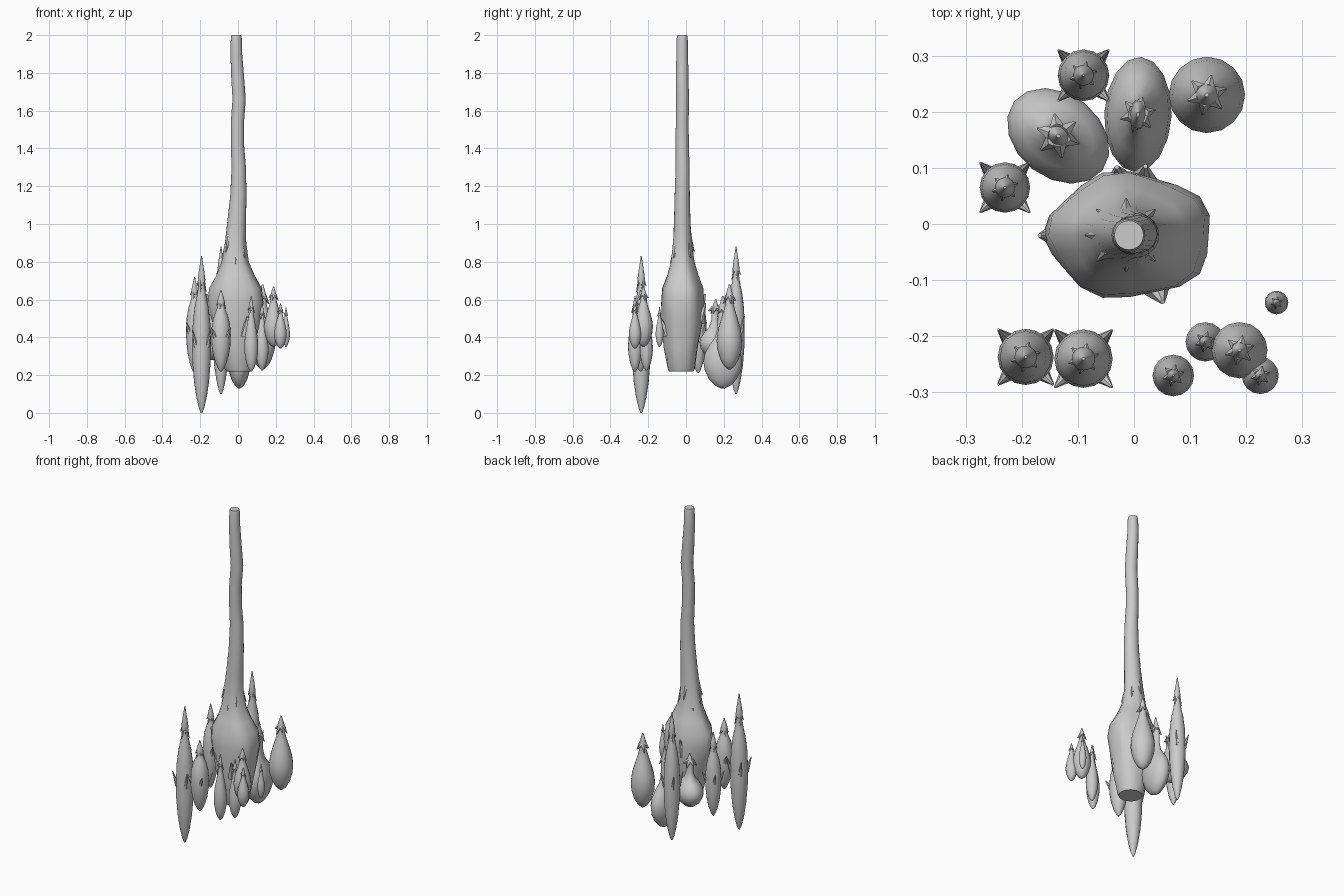
import bpy, bmesh, math
from mathutils import Vector, Matrix

if "Cube" in bpy.data.objects:
    bpy.data.objects.remove(bpy.data.objects["Cube"])

SEG = 16


def finish(bm, name, angle=50):
    bmesh.ops.recalc_face_normals(bm, faces=bm.faces)
    me = bpy.data.meshes.new(name)
    bm.to_mesh(me)
    bm.free()
    ob = bpy.data.objects.new(name, me)
    bpy.context.collection.objects.link(ob)
    bpy.ops.object.select_all(action='DESELECT')
    ob.select_set(True)
    bpy.context.view_layer.objects.active = ob
    bpy.ops.object.shade_smooth_by_angle(angle=math.radians(angle))
    return ob


def loft(bm, rings, seg=SEG, wobble=None):
    """rings: (z, cx, cy, rx, ry)"""
    loops = []
    for z, cx, cy, rx, ry in rings:
        loop = []
        for i in range(seg):
            a = 2 * math.pi * i / seg
            k = wobble(a, z) if wobble else 1
            loop.append(bm.verts.new((cx + rx * k * math.cos(a), cy + ry * k * math.sin(a), z)))
        loops.append(loop)
    for lo, hi in zip(loops, loops[1:]):
        for i in range(seg):
            j = (i + 1) % seg
            bm.faces.new((lo[i], lo[j], hi[j], hi[i]))
    bm.faces.new(loops[0][::-1])
    bm.faces.new(loops[-1])


def thorn(bm, base, tip, r):
    """small cone from base to tip"""
    b, t = Vector(base), Vector(tip)
    rot = (t - b).to_track_quat('Z', 'Y').to_matrix().to_4x4()
    m = Matrix.Translation((b + t) / 2) @ rot
    bmesh.ops.create_cone(bm, cap_ends=True, segments=6, radius1=r, radius2=r * 0.15,
                          depth=(t - b).length, matrix=m)


# profiles: (height fraction, radius fraction)
SPINDLE = [(0, .08), (.03, .28), (.1, .55), (.2, .8), (.33, .97), (.45, 1), (.58, .92),
           (.68, .72), (.76, .45), (.81, .33), (.85, .4), (.9, .3), (.96, .14), (1, .05)]
PEAR = [(0, .1), (.04, .42), (.12, .72), (.24, .95), (.34, 1), (.46, .9), (.58, .68),
        (.7, .44), (.78, .3), (.84, .32), (.9, .24), (.96, .13), (1, .05)]
BULB = [(0, .1), (.03, .4), (.1, .72), (.2, .94), (.29, 1), (.38, .92), (.47, .68),
        (.55, .4), (.66, .27), (.78, .26), (.85, .24), (.93, .13), (1, .04)]


def fruit(name, x, y, z0, z1, rx, ry, profile, ears=0, rot=0):
    h = z1 - z0
    bm = bmesh.new()
    loft(bm, [(t * h, 0, 0, rx * r, ry * r) for t, r in profile])
    # ragged collar of leaf tips round the stem
    rc = min(rx, ry)
    for i in range(6):
        a = i * math.pi / 3 + .3
        c, s = math.cos(a), math.sin(a)
        thorn(bm, (c * rc * .15, s * rc * .15, h * .86),
              (c * rc * .52, s * rc * .52, h * (.77 + .04 * (i % 2))), rc * .2)
    # pointed flanges on the shoulders
    for i in range(ears):
        a = math.pi / 4 + i * 2 * math.pi / ears
        c, s = math.cos(a), math.sin(a)
        thorn(bm, (c * rx * .8, s * ry * .8, h * .42),
              (c * rx * 1.38, s * ry * 1.38, h * .53), rc * .28)
    bm.transform(Matrix.Translation((x, y, z0)) @ Matrix.Rotation(rot, 4, 'Z'))
    return finish(bm, name)


# central stalk with swollen, flat-bottomed base
trunk = [(.22, .005, -.025, .065, .065), (.235, .003, -.025, .075, .072),
         (.35, 0, -.025, .1, .09), (.48, -.005, -.02, .125, .108),
         (.58, -.008, -.02, .148, .112), (.66, -.01, -.02, .138, .108),
         (.73, -.012, -.02, .1, .082), (.8, -.015, -.02, .072, .062),
         (.9, -.014, -.02, .056, .05), (1.0, -.008, -.02, .05, .044),
         (1.15, .002, -.02, .043, .04), (1.3, .004, -.018, .038, .037),
         (1.42, -.003, -.02, .035, .035), (1.54, -.003, -.02, .035, .034),
         (1.66, .006, -.018, .035, .034), (1.78, -.002, -.02, .034, .033),
         (1.9, -.009, -.02, .031, .031), (1.985, -.009, -.02, .029, .029),
         (2.0, -.009, -.02, .026, .026)]
bm = bmesh.new()
loft(bm, trunk, 20, lambda a, z: 1 + (.05 * math.cos(5 * a + 6 * z) if .3 < z < 1 else 0))
# root buds on the swollen base
for (x, y, z) in [(.1, -.075, .5), (.05, -.135, .48), (-.075, -.115, .5), (-.165, -.02, .6),
                  (.02, .1, .55), (-.03, .098, .6)]:
    thorn(bm, (x * .75, y * .75 - .004, z - .07), (x * 1.02, y * 1.03, z + .03), .028)
# small torn scales round the neck
for i in range(8):
    a = i * math.pi / 4
    c, s = math.cos(a), math.sin(a)
    thorn(bm, (-.014 + c * .04, -.02 + s * .035, .86 + .04 * (i % 3)),
          (-.014 + c * .072, -.02 + s * .064, .79 + .03 * (i % 3)), .014)
finish(bm, "stalk_with_swollen_base")

# long spindle pods on the left and back
fruit("pod_back", -.09, .265, .10, .88, .046, .046, SPINDLE, 4)
fruit("pod_left", -.23, .065, .21, .72, .045, .045, SPINDLE, 4)
fruit("pod_front_left", -.193, -.237, 0, .83, .05, .05, SPINDLE, 4)
fruit("pod_front", -.09, -.24, .22, .65, .052, .052, SPINDLE, 4)

# pear-shaped bulbs at the back
fruit("pear_back_right", .13, .23, .23, .68, .068, .068, PEAR)
fruit("bulb_back", .007, .195, .13, .62, .06, .103, BULB, rot=-.05)
fruit("bulb_back_left", -.135, .157, .28, .6, .1, .075, BULB, rot=-.66)

# small cluster at front right
for i, (x, y, z0, z1, r) in enumerate([(.07, -.27, .22, .62, .037), (.127, -.21, .225, .58, .035),
                                       (.188, -.225, .35, .67, .05), (.225, -.27, .34, .58, .033),
                                       (.254, -.14, .35, .56, .021)]):
    fruit("small_pod_%d" % (i + 1), x, y, z0, z1, r, r, PEAR)
